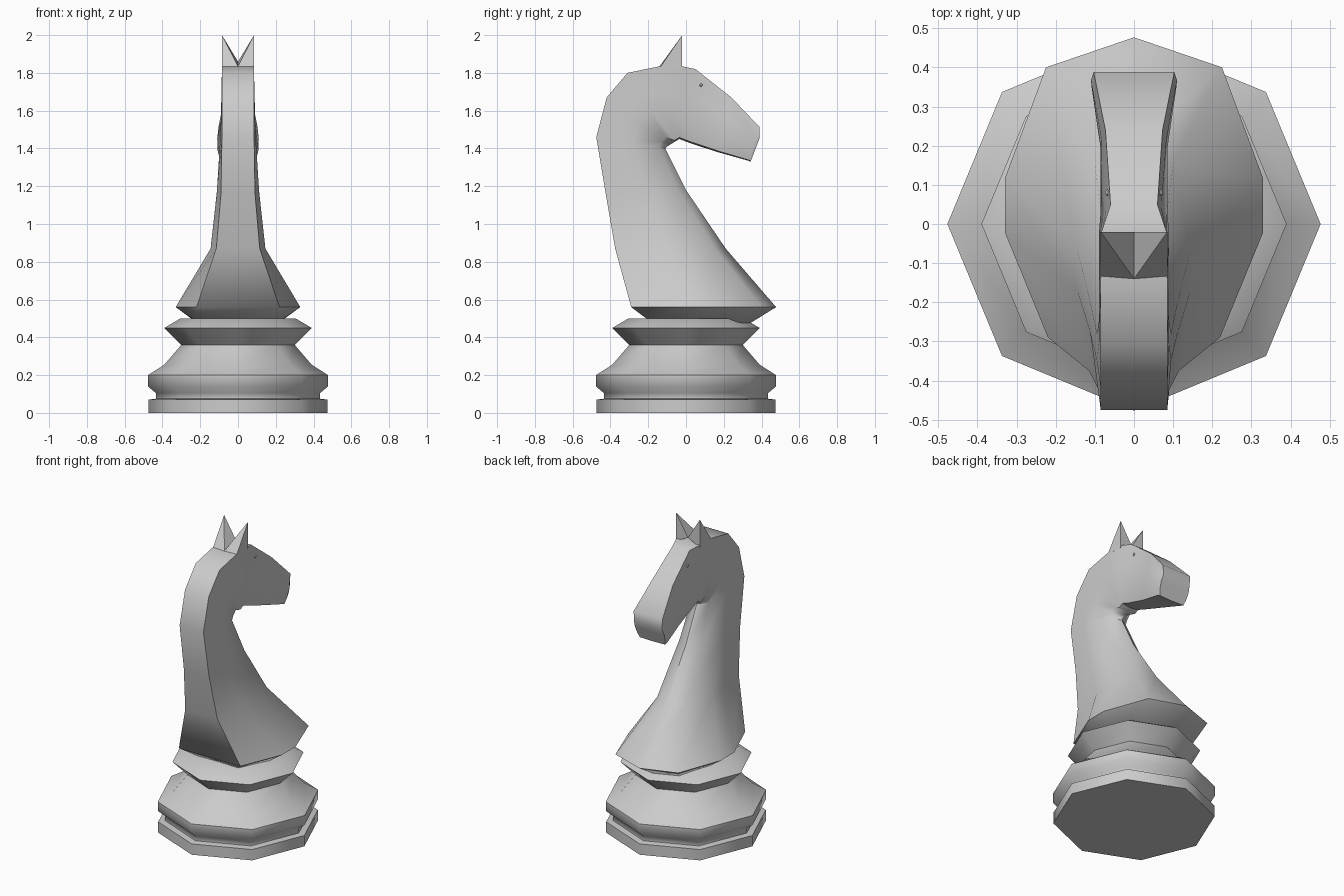
import bpy, bmesh, math

if "Cube" in bpy.data.objects:
    bpy.data.objects.remove(bpy.data.objects["Cube"])


def finish(name, bm, angle=50):
    bmesh.ops.remove_doubles(bm, verts=bm.verts, dist=0.0005)
    bmesh.ops.recalc_face_normals(bm, faces=bm.faces)
    me = bpy.data.meshes.new(name)
    bm.to_mesh(me)
    bm.free()
    ob = bpy.data.objects.new(name, me)
    bpy.context.collection.objects.link(ob)
    bpy.ops.object.select_all(action='DESELECT')
    ob.select_set(True)
    bpy.context.view_layer.objects.active = ob
    bpy.ops.object.shade_smooth_by_angle(angle=math.radians(angle))
    return ob


def loft(name, rings):
    bm = bmesh.new()
    loops = [[bm.verts.new(p) for p in ring] for ring in rings]
    n = len(loops[0])
    for a, b in zip(loops, loops[1:]):
        for i in range(n):
            j = (i + 1) % n
            bm.faces.new((a[i], a[j], b[j], b[i]))
    bm.faces.new(loops[0])
    bm.faces.new(loops[-1])
    return finish(name, bm)


# Eight-sided turned base
profile = [(0.475, 0), (0.475, 0.07), (0.435, 0.075), (0.435, 0.105),
           (0.477, 0.14), (0.477, 0.20), (0.39, 0.255), (0.30, 0.36),
           (0.39, 0.45), (0.305, 0.50)]
loft("turned_base", [[(r * math.cos(k * math.pi / 4), r * math.sin(k * math.pi / 4), z)
                      for k in range(8)] for r, z in profile])


# Horse body: each section runs from the mane/top edge to the chest/jaw edge
def section(back, front, widths, ts):
    pts = []
    for w, t in zip(widths, ts):
        pts.append((w, back[0] + (front[0] - back[0]) * t,
                    back[1] + (front[1] - back[1]) * t))
    mid = (0, front[0], front[1])
    return pts + [mid] + [(-x, y, z) for x, y, z in reversed(pts)]


NECK = (0, 0.35, 0.53, 0.9)
HEAD = (0, 0.35, 0.7, 0.98)
sections = [
    ((-0.21, 0.50), (0.34, 0.475), (0.15, 0.23, 0.23, 0.15), NECK),
    ((-0.29, 0.56), (0.477, 0.56), (0.22, 0.33, 0.33, 0.225), NECK),
    ((-0.375, 0.87), (0.21, 0.87), (0.115, 0.145, 0.145, 0.10), NECK),
    ((-0.425, 1.16), (0.00, 1.18), (0.09, 0.112, 0.112, 0.075), NECK),
    ((-0.475, 1.46), (-0.11, 1.40), (0.085, 0.095, 0.095, 0.06), NECK),
    ((-0.42, 1.67), (-0.10, 1.41), (0.085, 0.09, 0.09, 0.06), NECK),
    ((-0.31, 1.80), (-0.085, 1.42), (0.085, 0.088, 0.09, 0.06), NECK),
    ((-0.14, 1.835), (-0.06, 1.435), (0.085, 0.086, 0.09, 0.06), HEAD),
    ((-0.02, 1.835), (-0.035, 1.45), (0.083, 0.083, 0.09, 0.06), HEAD),
    ((0.05, 1.82), (0.03, 1.425), (0.06, 0.07, 0.085, 0.06), HEAD),
    ((0.24, 1.67), (0.17, 1.38), (0.073, 0.083, 0.085, 0.07), HEAD),
    ((0.388, 1.515), (0.33, 1.335), (0.103, 0.11, 0.108, 0.095), HEAD),
    ((0.388, 1.45), (0.342, 1.33), (0.10, 0.105, 0.10, 0.09), HEAD),
]
loft("horse_body", [section(*s) for s in sections])

# Pointed ears and small eyes, one per side
for side, s in (("right", 1), ("left", -1)):
    bm = bmesh.new()
    tip = bm.verts.new((0.085 * s, -0.02, 2.0))
    foot = [bm.verts.new((x * s, y, z)) for x, y, z in
            [(0.085, -0.14, 1.825), (0.085, -0.02, 1.82), (0, -0.02, 1.86), (0, -0.14, 1.835)]]
    bm.faces.new(foot)
    for i in range(4):
        bm.faces.new((foot[i], foot[(i + 1) % 4], tip))
    finish("ear_" + side, bm, 30)

    bpy.ops.mesh.primitive_uv_sphere_add(segments=8, ring_count=6, radius=0.009,
                                         location=(0.065 * s, 0.08, 1.735))
    bpy.context.object.name = "eye_" + side
